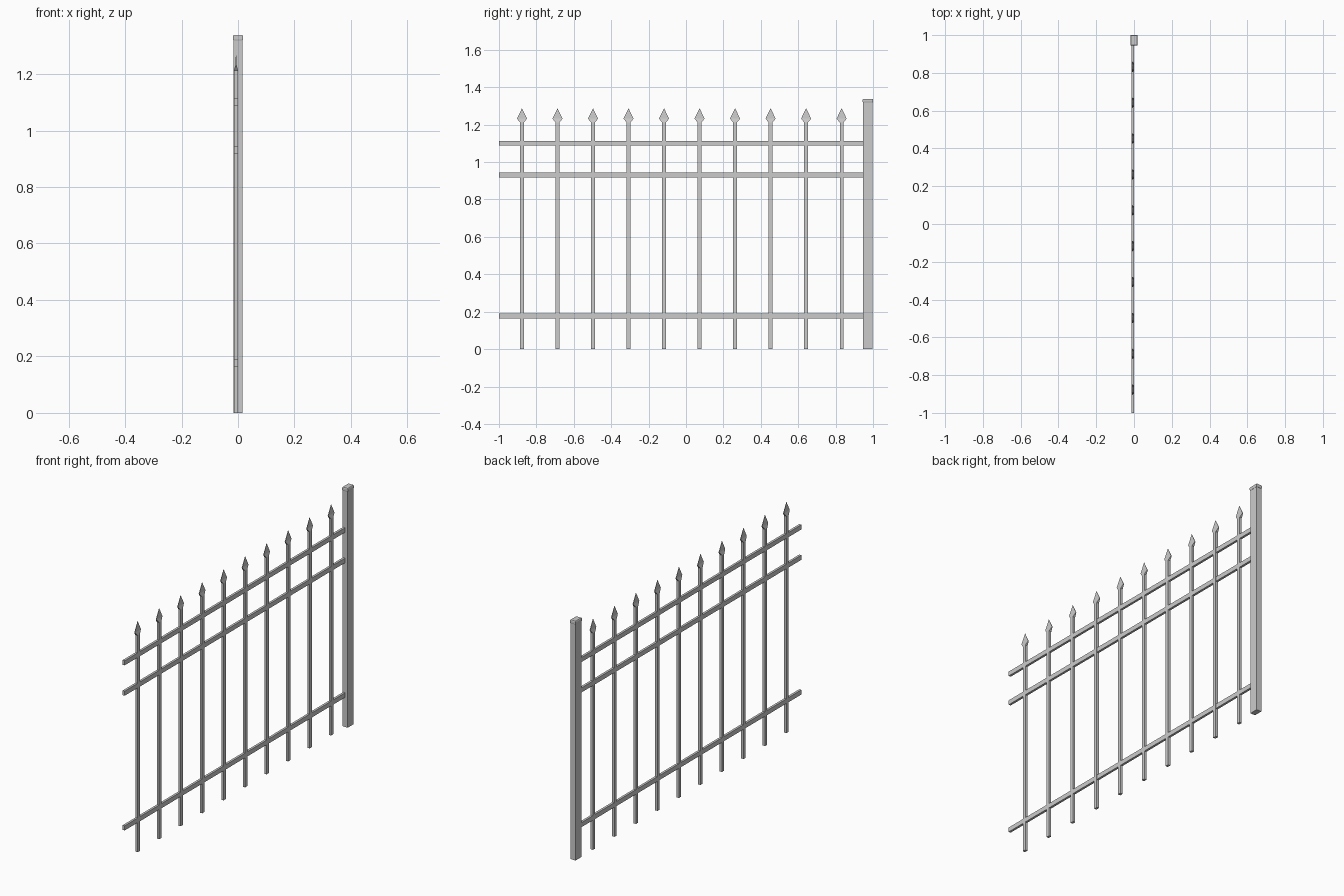
import bpy, bmesh

if "Cube" in bpy.data.objects:
    bpy.data.objects.remove(bpy.data.objects["Cube"])

PICKET_X = -0.007      # fence plane sits slightly off the post centre
POST_Y = 0.972
FIRST_Y, STEP, COUNT = -0.877, 0.1899, 10


def loft(name, x, y, sections):
    """Stack rectangular sections (z, x width, y width) into a closed solid; zero size is a tip."""
    bm = bmesh.new()
    rings = []
    for z, wx, wy in sections:
        if wx == 0:
            rings.append([bm.verts.new((x, y, z))])
        else:
            rings.append([bm.verts.new((x + sx * wx / 2, y + sy * wy / 2, z))
                          for sx, sy in ((-1, -1), (1, -1), (1, 1), (-1, 1))])
    bm.faces.new(rings[0][::-1])
    for a, b in zip(rings, rings[1:]):
        for i in range(4):
            j = (i + 1) % 4
            if len(b) == 1:
                bm.faces.new((a[i], a[j], b[0]))
            else:
                bm.faces.new((a[i], a[j], b[j], b[i]))
    if len(rings[-1]) == 4:
        bm.faces.new(rings[-1])
    bmesh.ops.recalc_face_normals(bm, faces=bm.faces)
    mesh = bpy.data.meshes.new(name)
    bm.to_mesh(mesh)
    bm.free()
    obj = bpy.data.objects.new(name, mesh)
    bpy.context.collection.objects.link(obj)
    return obj


# End post and its chamfered cap
loft("post", 0, POST_Y, [(0, 0.031, 0.05), (1.322, 0.031, 0.05)])
loft("post_cap", 0, POST_Y, [(1.319, 0.033, 0.053), (1.323, 0.036, 0.056),
                             (1.334, 0.036, 0.056), (1.338, 0.031, 0.051)])

# Three horizontal rails running into the post
for label, z in (("bottom", 0.178), ("middle", 0.931), ("top", 1.101)):
    y0, y1 = -1.0, 0.95
    loft(label + "_rail", PICKET_X, (y0 + y1) / 2,
         [(z - 0.013, 0.013, y1 - y0), (z + 0.013, 0.013, y1 - y0)])

# Pickets with flattened spear heads
for i in range(COUNT):
    y = FIRST_Y + i * STEP
    loft(f"picket_{i + 1}", PICKET_X, y, [(0, 0.0145, 0.02), (1.212, 0.0145, 0.02)])
    loft(f"spear_head_{i + 1}", PICKET_X, y,
         [(1.212, 0.0145, 0.021), (1.232, 0.004, 0.054), (1.288, 0, 0)])
